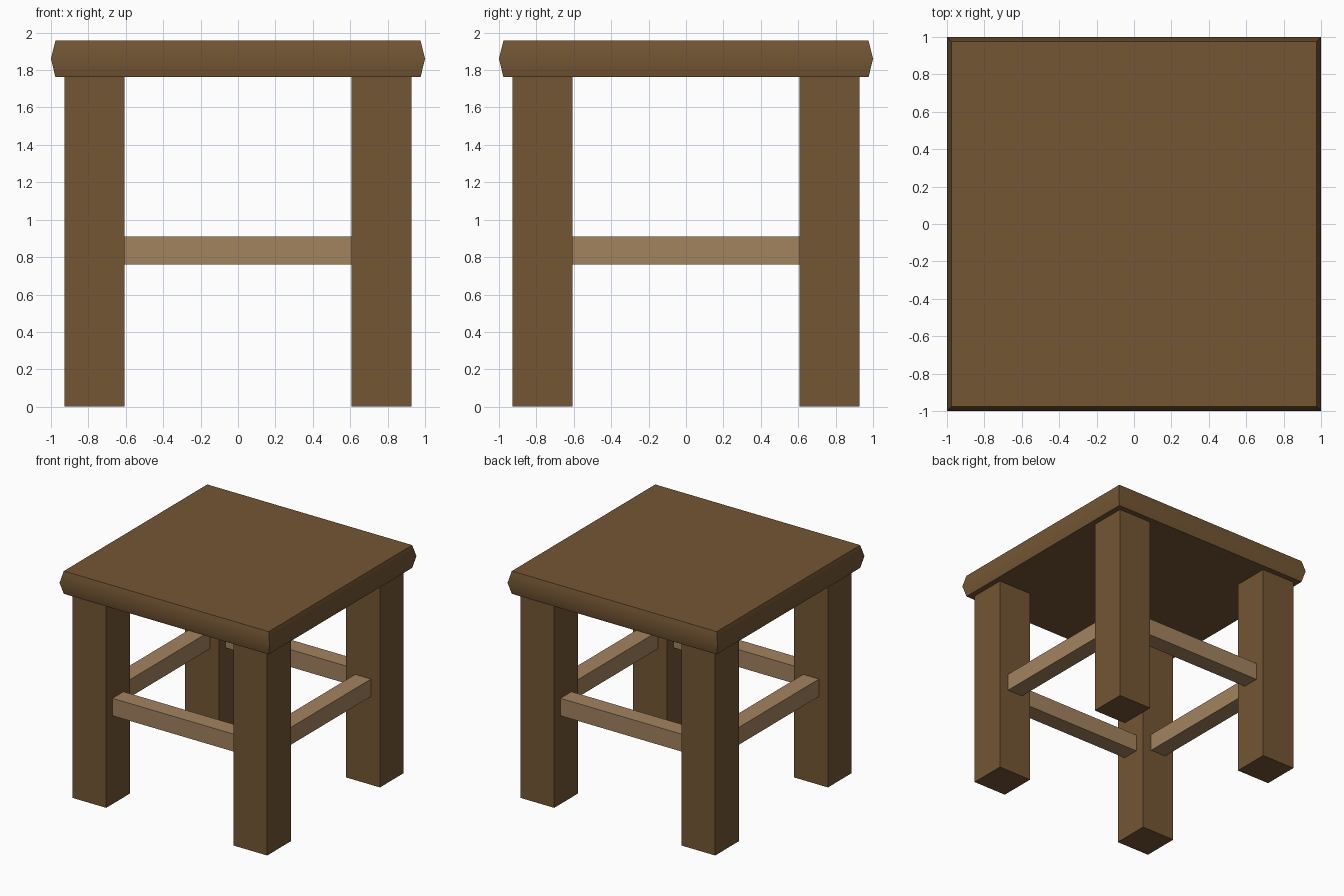
import bpy, bmesh, math

if "Cube" in bpy.data.objects:
    bpy.data.objects.remove(bpy.data.objects["Cube"])


def material(name, rgb):
    m = bpy.data.materials.new(name)
    m.diffuse_color = (*rgb, 1)
    m.use_nodes = True
    m.node_tree.nodes["Principled BSDF"].inputs["Base Color"].default_value = m.diffuse_color
    return m


dark_wood = material("dark wood", (0.174, 0.093, 0.034))
light_wood = material("light wood", (0.366, 0.227, 0.117))


def add_object(name, bm, mat):
    mesh = bpy.data.meshes.new(name)
    bmesh.ops.recalc_face_normals(bm, faces=bm.faces)
    bm.to_mesh(mesh)
    bm.free()
    mesh.materials.append(mat)
    obj = bpy.data.objects.new(name, mesh)
    bpy.context.collection.objects.link(obj)
    return obj


def box(name, center, size, mat):
    bm = bmesh.new()
    bmesh.ops.create_cube(bm, size=1)
    bmesh.ops.scale(bm, vec=size, verts=bm.verts)
    bmesh.ops.translate(bm, vec=center, verts=bm.verts)
    return add_object(name, bm, mat)


LEG_C, LEG_W, LEG_H = 0.767, 0.323, 1.762
INNER = LEG_C - LEG_W / 2
RUNG_Z, RUNG_W = 0.835, 0.15

# Legs
for yn, sy in (("front", -1), ("back", 1)):
    for xn, sx in (("left", -1), ("right", 1)):
        box(f"{yn}_{xn}_leg", (sx * LEG_C, sy * LEG_C, LEG_H / 2),
            (LEG_W, LEG_W, LEG_H), dark_wood)

# Rungs between the legs
for yn, xn, s in (("front", "left", -1), ("back", "right", 1)):
    box(f"{yn}_rung", (0, s * LEG_C, RUNG_Z), (2 * INNER, RUNG_W, RUNG_W), light_wood)
    box(f"{xn}_rung", (s * LEG_C, 0, RUNG_Z), (RUNG_W, 2 * INNER, RUNG_W), light_wood)

# Seat: square slab whose rim swells at mid height
bm = bmesh.new()
rings = [[bm.verts.new((x * r, y * r, z)) for x, y in ((-1, -1), (1, -1), (1, 1), (-1, 1))]
         for r, z in ((0.976, 1.762), (1.0, 1.86), (0.976, 1.958))]
for low, high in zip(rings, rings[1:]):
    for i in range(4):
        j = (i + 1) % 4
        bm.faces.new((low[i], low[j], high[j], high[i]))
bm.faces.new(rings[0][::-1])
bm.faces.new(rings[-1])
seat = add_object("seat", bm, dark_wood)
seat.data.shade_smooth()
seat.data.set_sharp_from_angle(angle=math.radians(40))
